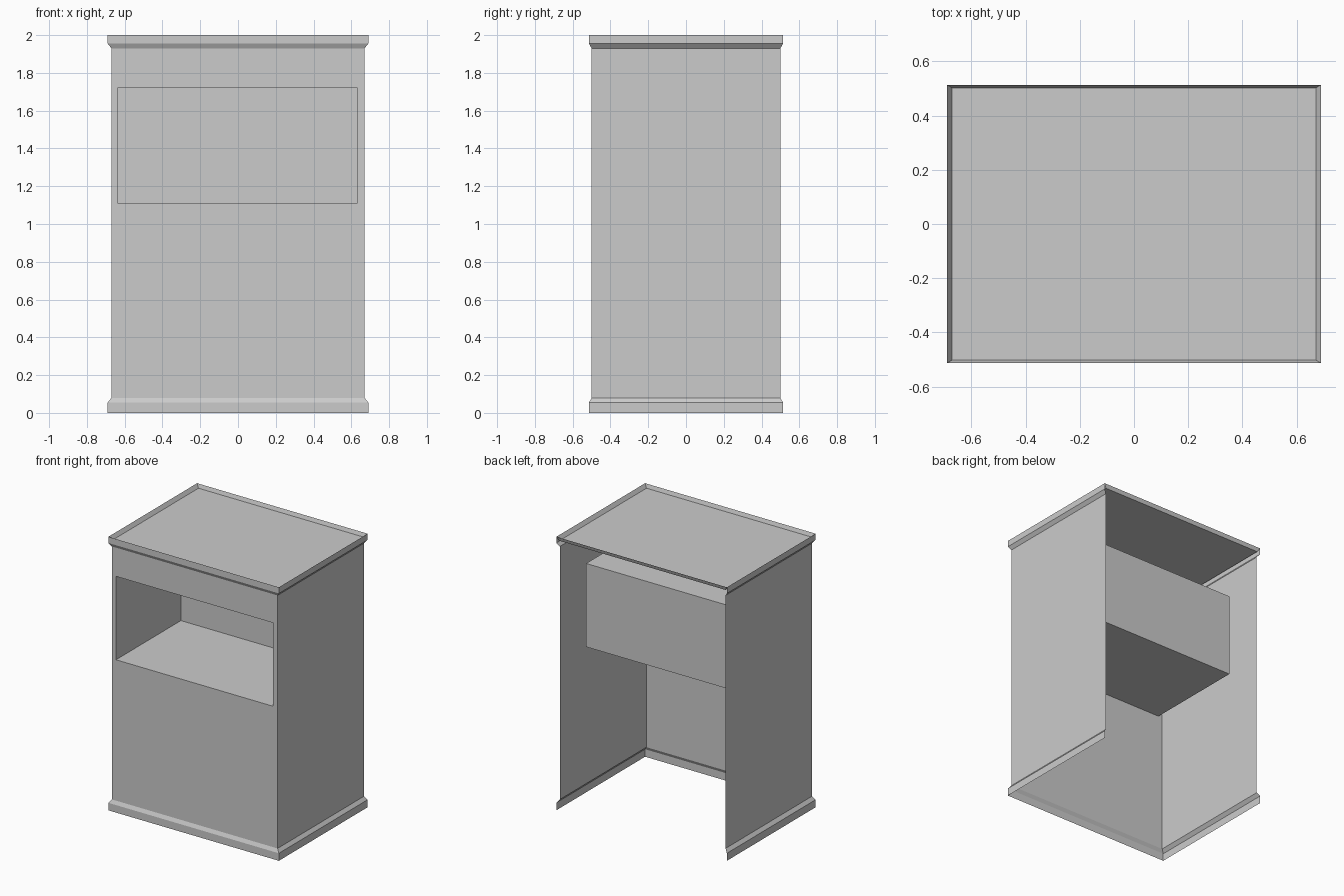
import bpy, bmesh

if "Cube" in bpy.data.objects:
    bpy.data.objects.remove(bpy.data.objects["Cube"])

BODY = (0.67, 0.50)      # half width, half depth of the walls
RIM = (0.69, 0.513)      # half width, half depth of the mouldings


def make_part(name, quads):
    """Build one sheet-metal object from quads and weld shared corners."""
    bm = bmesh.new()
    for q in quads:
        bm.faces.new([bm.verts.new(p) for p in q])
    bmesh.ops.remove_doubles(bm, verts=bm.verts, dist=1e-5)
    me = bpy.data.meshes.new(name)
    bm.to_mesh(me)
    bm.free()
    ob = bpy.data.objects.new(name, me)
    bpy.context.collection.objects.link(ob)
    return ob


def corners(half, z):
    """Back left, front left, front right, back right."""
    x, y = half
    return [(-x, y, z), (-x, -y, z), (x, -y, z), (x, y, z)]


def strips(a, b, sides):
    """Quads joining two four-corner loops on the chosen sides."""
    return [(a[i], a[(i + 1) % 4], b[(i + 1) % 4], b[i]) for i in sides]


OPEN_BACK = (0, 1, 2)

# Flared plinth at the foot
base = [corners(RIM, 0), corners(RIM, 0.055), corners(BODY, 0.08)]
make_part("base_moulding", [q for a, b in zip(base, base[1:])
                            for q in strips(a, b, OPEN_BACK)])

# Side walls
make_part("side_walls", strips(corners(BODY, 0.08), corners(BODY, 1.93), (0, 2)))

# Front panel as a frame around the niche opening
def opening(x0, x1, z0, z1, y):
    return [(x0, y, z0), (x1, y, z0), (x1, y, z1), (x0, y, z1)]

front_y, niche_y = -BODY[1], 0.25
outer = opening(-BODY[0], BODY[0], 0.08, 1.93, front_y)
mouth = opening(-0.637, 0.633, 1.11, 1.72, front_y)
make_part("front_panel", strips(outer, mouth, range(4)))

# Recessed niche
rear = opening(-0.637, 0.633, 1.11, 1.72, niche_y)
make_part("niche", strips(mouth, rear, range(4)) + [rear])

# Flared cornice, open at the back
top = [corners(BODY, 1.93), corners(RIM, 1.955), corners(RIM, 2.0)]
make_part("top_moulding", [q for a, b in zip(top, top[1:])
                           for q in strips(a, b, OPEN_BACK)])

# Sunken top panel with sloping inner rim
panel = corners((0.672, 0.503), 1.972)
make_part("top_panel", strips(corners(RIM, 2.0), panel, range(4)) + [panel])
